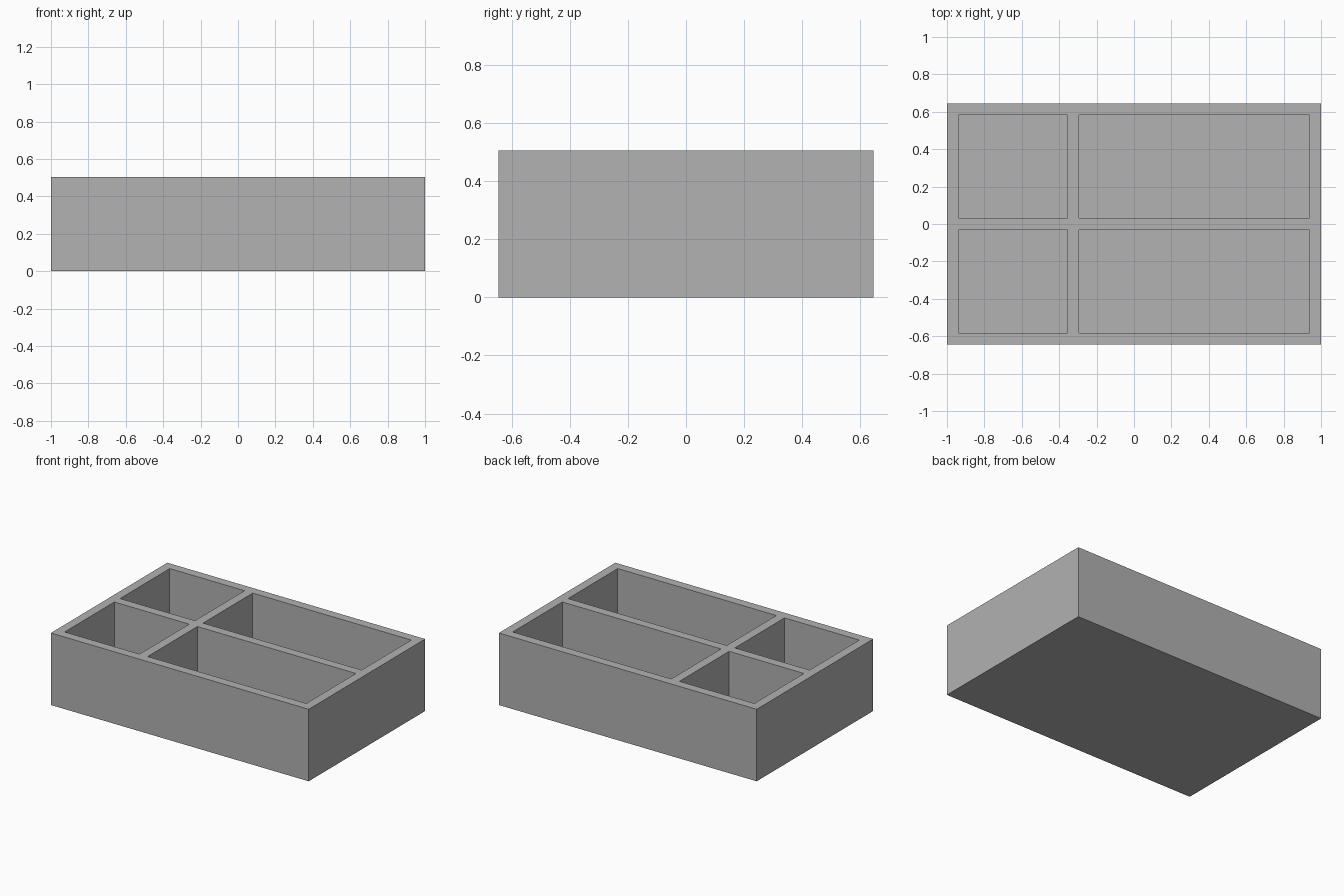
import bpy

cube = bpy.data.objects.get("Cube")
if cube:
    bpy.data.objects.remove(cube, do_unlink=True)

HALF_X, HALF_Y, HEIGHT = 1.0, 0.645, 0.505
WALL = 0.063          # outer walls, dividers and floor share one thickness
DIVIDER_X = -0.325    # centre of the cross divider

grey = bpy.data.materials.new("plain grey")
grey.use_nodes = True
colour = (0.445, 0.445, 0.445, 1.0)
grey.diffuse_color = colour
grey.node_tree.nodes["Principled BSDF"].inputs["Base Color"].default_value = colour


def box(name, x0, x1, y0, y1, z0, z1):
    """Axis-aligned box between two corners."""
    bpy.ops.mesh.primitive_cube_add(
        size=1, location=((x0 + x1) / 2, (y0 + y1) / 2, (z0 + z1) / 2))
    obj = bpy.context.object
    obj.name = name
    obj.scale = (x1 - x0, y1 - y0, z1 - z0)
    bpy.ops.object.transform_apply(location=True, rotation=False, scale=True)
    obj.data.materials.append(grey)
    return obj


# Solid tray body
tray = box("divided_tray", -HALF_X, HALF_X, -HALF_Y, HALF_Y, 0, HEIGHT)

# Four open compartments: two short on the right, two long on the left
columns = [(-HALF_X + WALL, DIVIDER_X - WALL / 2),
           (DIVIDER_X + WALL / 2, HALF_X - WALL)]
rows = [(-HALF_Y + WALL, -WALL / 2), (WALL / 2, HALF_Y - WALL)]
for x0, x1 in columns:
    for y0, y1 in rows:
        cutter = box("compartment_cutter", x0, x1, y0, y1, WALL, HEIGHT + WALL)
        cutter.hide_render = True
        cut = tray.modifiers.new("compartment", 'BOOLEAN')
        cut.operation = 'DIFFERENCE'
        cut.solver = 'EXACT'
        cut.object = cutter
        bpy.context.view_layer.objects.active = tray
        bpy.ops.object.modifier_apply(modifier=cut.name)
        bpy.data.objects.remove(cutter, do_unlink=True)
